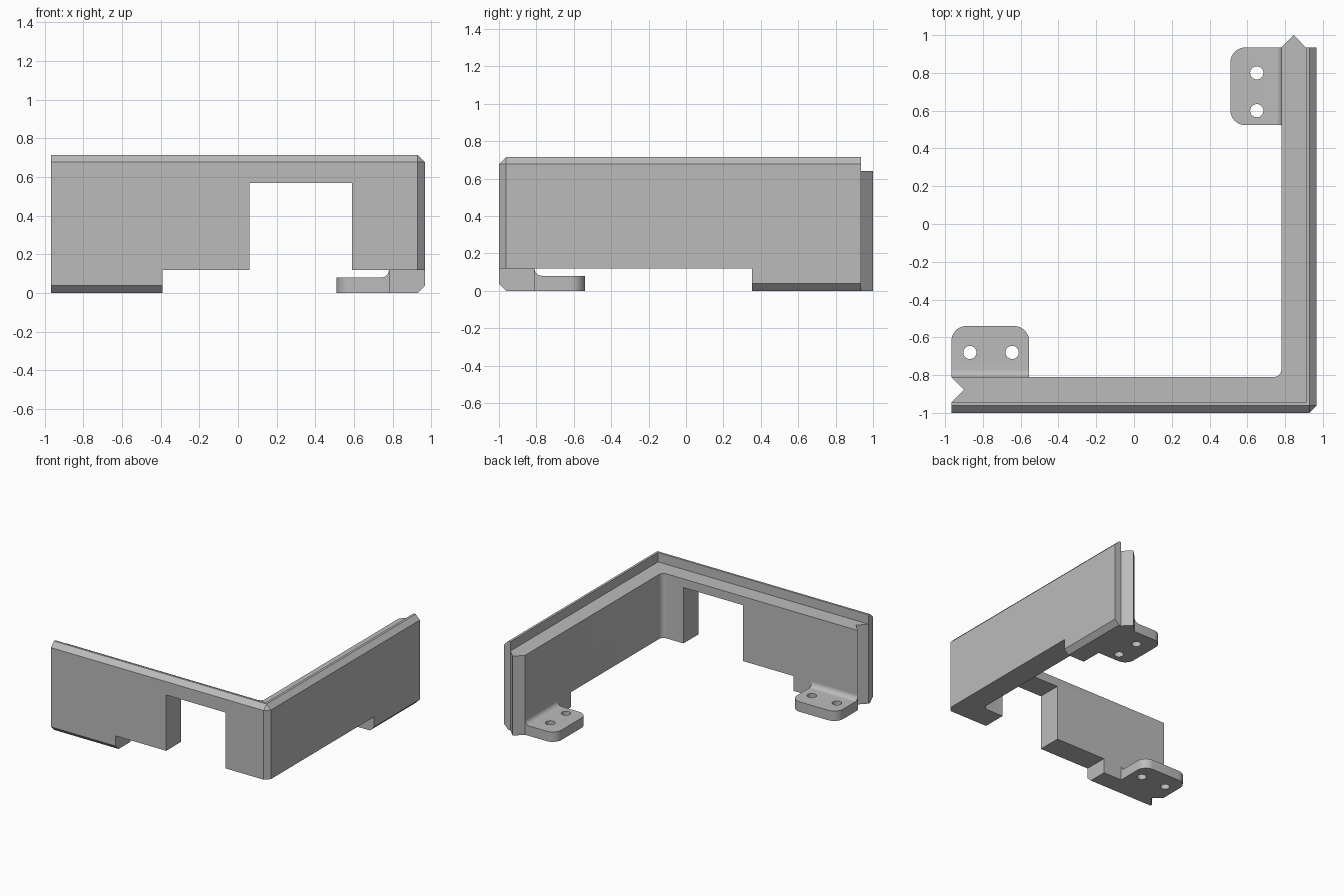
import bpy, bmesh, math
from mathutils import Vector, Matrix

if "Cube" in bpy.data.objects:
    bpy.data.objects.remove(bpy.data.objects["Cube"], do_unlink=True)

# Main dimensions
X, END = 0.967, 0.935          # half width, back end of the side wall
IN_X, IN_Y = 0.78, -0.81       # inner wall faces
LIP_X, LIP_Y = 0.91, -0.945    # inner faces of the top lip
TOP, LEDGE, FOOT = 0.715, 0.64, 0.12
CHAMFER, FILLET = 0.038, 0.04

grey = bpy.data.materials.new("grey")
grey.use_nodes = True
colour = (0.5, 0.5, 0.5, 1)
grey.diffuse_color = colour
grey.node_tree.nodes["Principled BSDF"].inputs["Base Color"].default_value = colour


def prism(points, depth):
    """Extrude a closed polygon of 3D points along the depth vector."""
    bm = bmesh.new()
    face = bm.faces.new([bm.verts.new(p) for p in points])
    new = bmesh.ops.extrude_face_region(bm, geom=[face])["geom"]
    moved = [v for v in new if isinstance(v, bmesh.types.BMVert)]
    bmesh.ops.translate(bm, verts=moved, vec=Vector(depth))
    bmesh.ops.recalc_face_normals(bm, faces=bm.faces)
    return bm


def upright(outline, low, high):
    return prism([(x, y, low) for x, y in outline], (0, 0, high - low))


def box(x0, x1, y0, y1, z0, z1):
    return upright([(x0, y0), (x1, y0), (x1, y1), (x0, y1)], z0, z1)


def bevel(bm, rule, size, segments=1):
    edges = [e for e in bm.edges if rule(*(v.co for v in e.verts))]
    bmesh.ops.bevel(bm, geom=edges, offset=size, offset_type="OFFSET",
                    segments=segments, profile=0.5, affect="EDGES")


def make(name, bm):
    mesh = bpy.data.meshes.new(name)
    bm.to_mesh(mesh)
    bm.free()
    mesh.materials.append(grey)
    obj = bpy.data.objects.new(name, mesh)
    bpy.context.collection.objects.link(obj)
    return obj


def activate(obj):
    bpy.ops.object.select_all(action="DESELECT")
    obj.select_set(True)
    bpy.context.view_layer.objects.active = obj


def cut(obj, bm):
    cutter = make("cutter", bm)
    cutter.hide_render = True
    mod = obj.modifiers.new("cut", "BOOLEAN")
    mod.operation, mod.solver, mod.object = "DIFFERENCE", "EXACT", cutter
    activate(obj)
    bpy.ops.object.modifier_apply(modifier=mod.name)
    bpy.data.objects.remove(cutter, do_unlink=True)


def smooth(obj):
    activate(obj)
    bpy.ops.object.shade_smooth_by_angle(angle=math.radians(30))


def near(a, b):
    return abs(a - b) < 1e-4


# L-shaped wall: chamfered outside edges, rounded inside corner
bm = upright([(-X, -1), (X, -1), (X, END), (IN_X, END), (IN_X, IN_Y), (-X, IN_Y)], 0, TOP)


def outer_edge(a, b):
    front = near(a.y, -1) and near(b.y, -1)
    side = near(a.x, X) and near(b.x, X)
    return (front and near(a.z, b.z)) or (side and near(a.z, b.z)) or (front and side)


def inner_corner(a, b):
    return all(near(v.x, IN_X) and near(v.y, IN_Y) for v in (a, b))


bevel(bm, outer_edge, CHAMFER)
bevel(bm, inner_corner, FILLET, 8)
wall = make("corner_wall", bm)

# Ledge behind the lip, raised underside, doorway and end groove
cut(wall, box(-2, LIP_X, LIP_Y, 2, LEDGE, 1))
cut(wall, box(-0.39, 2, -2, 0.352, -1, FOOT))
cut(wall, box(0.06, 0.59, -2, -0.7, -1, 0.57))
mid = (IN_Y + LIP_Y) / 2
reach = (IN_Y - LIP_Y) / 2
cut(wall, upright([(-X - 0.1, mid - reach - 0.1), (-X + reach, mid),
                   (-X - 0.1, mid + reach + 0.1)], -1, LEDGE + 0.05))
smooth(wall)

# Pointed tongue on the back end
make("tongue", upright([(IN_X, END), (LIP_X, END), ((IN_X + LIP_X) / 2, 1)], 0, LEDGE))

# Mounting tabs, drawn with width along x and depth along y
WIDTH, DEPTH, THICK = 0.412, 0.27, 0.08


def tab(name, matrix, holes):
    arc = [math.radians(270 - 90 * i / 8) for i in range(9)]
    profile = [(0, 0), (DEPTH, 0), (DEPTH, THICK)]
    profile += [(FILLET + FILLET * math.cos(a), FOOT + FILLET * math.sin(a)) for a in arc]
    bm = prism([(0, y, z) for y, z in profile], (WIDTH, 0, 0))
    bevel(bm, lambda a, b: near(a.y, DEPTH) and near(b.y, DEPTH) and near(a.x, b.x), 0.08, 8)
    obj = make(name, bm)
    for x in holes:
        hole = bmesh.new()
        bmesh.ops.create_cone(hole, cap_ends=True, segments=32, radius1=0.035, radius2=0.035,
                              depth=1, matrix=Matrix.Translation((x, 0.13, 0)))
        cut(obj, hole)
    obj.data.transform(matrix)
    smooth(obj)


tab("front_tab", Matrix.Translation((-X, IN_Y, 0)), (0.098, 0.322))
tab("side_tab", Matrix.Translation((IN_X, END - WIDTH, 0)) @ Matrix.Rotation(math.pi / 2, 4, "Z"),
    (0.077, 0.277))
